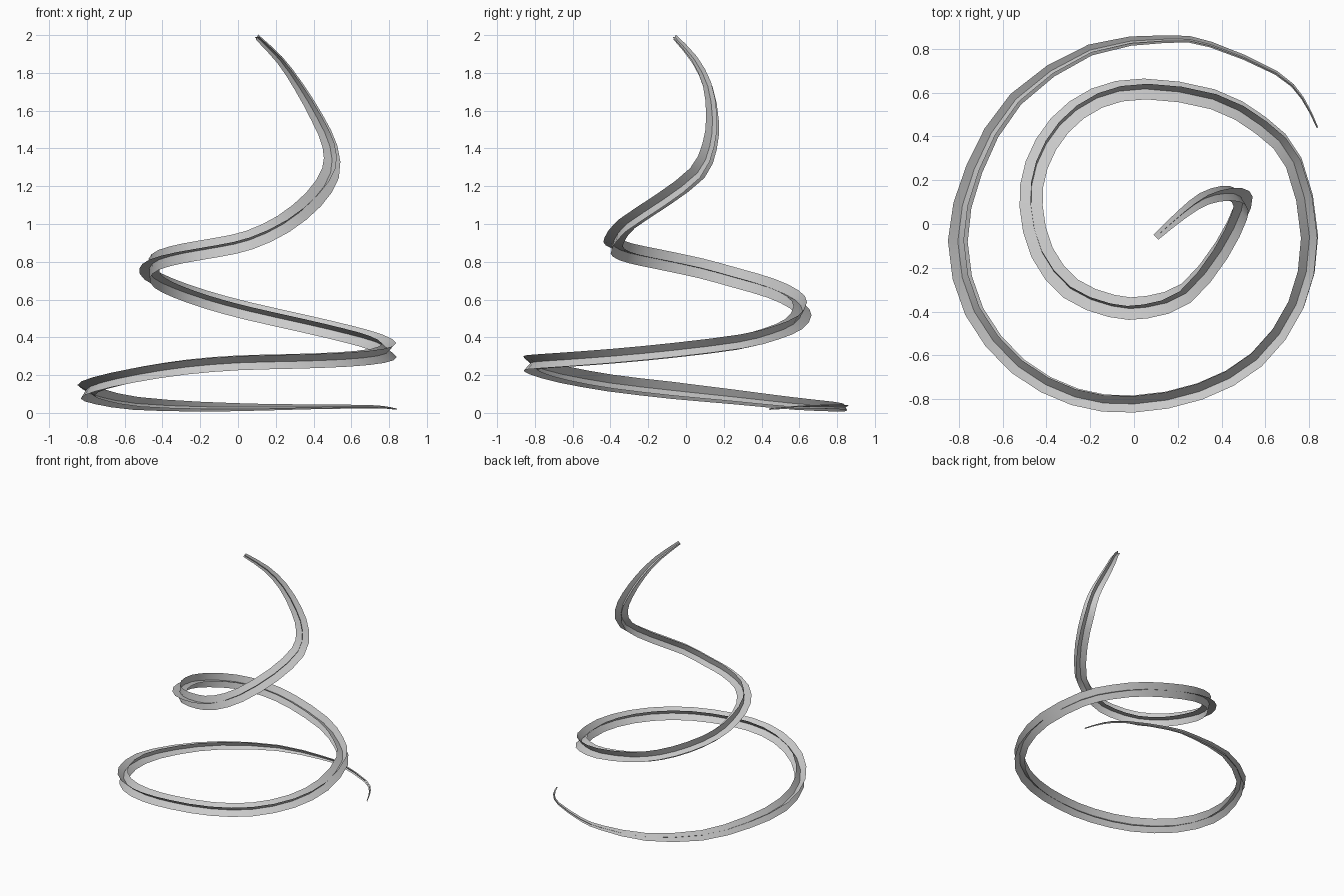
import bpy, bmesh
from math import radians
from mathutils import Vector, Quaternion

if "Cube" in bpy.data.objects:
    bpy.data.objects.remove(bpy.data.objects["Cube"])

# Centre line of the rising spiral, bottom to top
PATH = [Vector(p) for p in [
    (.838, .44, .02), (.77, .575, .03), (.65, .69, .033), (.35, .82, .032), (.15, .845, .03),
    (-.20, .795, .033), (-.54, .57, .05), (-.73, .25, .085), (-.805, -.08, .12),
    (-.73, -.40, .158), (-.53, -.65, .203), (-.27, -.79, .243), (0, -.822, .265),
    (.30, -.765, .273), (.56, -.62, .283), (.74, -.37, .302), (.802, -.06, .332),
    (.73, .28, .375), (.58, .45, .418), (.36, .57, .47), (.05, .617, .54),
    (-.17, .575, .60), (-.34, .45, .66), (-.445, .27, .713), (-.47, .08, .765),
    (-.42, -.13, .81), (-.29, -.295, .845), (-.10, -.375, .878), (.06, -.38, .915),
    (.24, -.315, 1.0), (.40, -.12, 1.13), (.49, .06, 1.27), (.487, .125, 1.41),
    (.42, .14, 1.56), (.32, .115, 1.73), (.22, .045, 1.87), (.10, -.06, 1.99)]]
HALF_WIDTH = 0.053
STEPS = 2


def smooth_path(p):
    """Catmull-Rom curve through the points, with its position along the list."""
    p = [2 * p[0] - p[1]] + p + [2 * p[-1] - p[-2]]
    out = []
    for i in range(1, len(p) - 2):
        a, b, c, d = p[i - 1:i + 3]
        for k in range(STEPS):
            t = k / STEPS
            out.append((i - 1 + t, .5 * (2 * b + (c - a) * t + (2 * a - 5 * b + 4 * c - d) * t * t
                                         + (3 * b - a - 3 * c + d) * t ** 3)))
    return out + [(len(p) - 3, p[-2])]


def taper(s):
    """Relative width: thin at the start, full in the middle, narrow at the top."""
    keys = [(0, .08), (2, .2), (4, .36), (6, .72), (8, 1), (31, 1), (33, .78), (36, .3)]
    for (a, u), (b, v) in zip(keys, keys[1:]):
        if s <= b:
            return u + (v - u) * (s - a) / (b - a)
    return keys[-1][1]


pts = smooth_path(PATH)
co = [p for _, p in pts]
tangents = [(co[min(i + 1, len(co) - 1)] - co[max(i - 1, 0)]).normalized() for i in range(len(co))]

# Minimum-twist side vectors carried along the path
t0 = tangents[0]
side = t0.cross(Vector((0, 0, 1))).normalized()
side = Quaternion(t0, radians(65)) @ side
sides = [side]
for a, b in zip(tangents, tangents[1:]):
    side = a.rotation_difference(b) @ side
    side = (side - b * side.dot(b)).normalized()
    sides.append(side)


def ribbon(name, crossed):
    bm = bmesh.new()
    rows = []
    for (s, p), t, v in zip(pts, tangents, sides):
        w = (t.cross(v) if crossed else v) * HALF_WIDTH * taper(s)
        rows.append((bm.verts.new(p - w), bm.verts.new(p + w)))
    for a, b in zip(rows, rows[1:]):
        bm.faces.new((a[0], a[1], b[1], b[0])).smooth = True
    me = bpy.data.meshes.new(name)
    bm.to_mesh(me)
    bm.free()
    ob = bpy.data.objects.new(name, me)
    bpy.context.collection.objects.link(ob)


# Two flat ribbons crossing at right angles
ribbon("spiral_ribbon", False)
ribbon("spiral_cross_ribbon", True)
